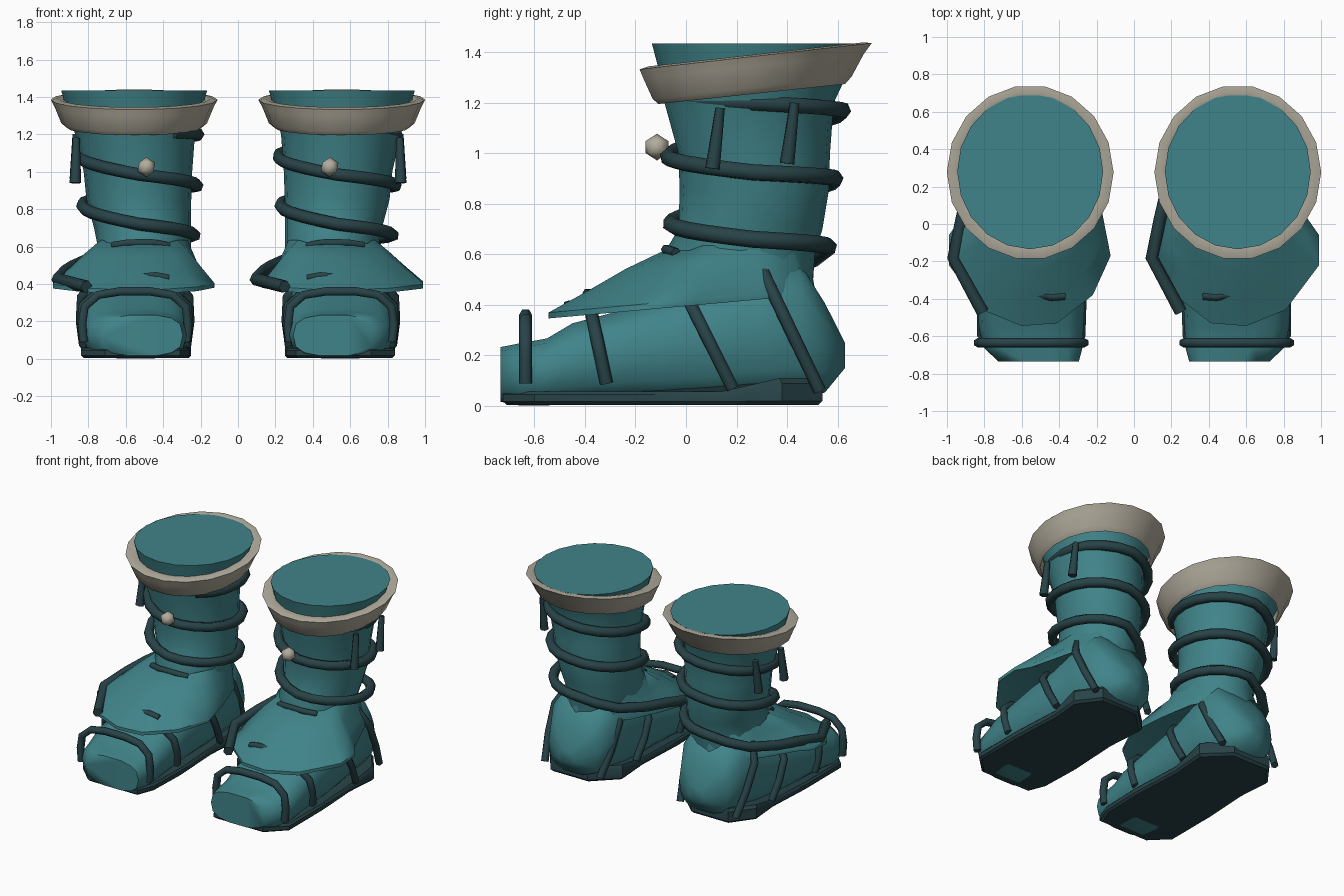
import bpy, bmesh, math
from mathutils import Vector

if "Cube" in bpy.data.objects:
    bpy.data.objects.remove(bpy.data.objects["Cube"])


def material(name, rgb):
    m = bpy.data.materials.new(name)
    m.diffuse_color = (*rgb, 1)
    m.use_nodes = True
    m.node_tree.nodes["Principled BSDF"].inputs["Base Color"].default_value = m.diffuse_color
    return m


TEAL = material("teal leather", (0.051, 0.23, 0.252))
DARK = material("dark strap", (0.021, 0.056, 0.064))
CREAM = material("cream trim", (0.45, 0.415, 0.34))


def finish(name, mesh, mat, angle=40):
    mesh.materials.clear()
    mesh.materials.append(mat)
    bm = bmesh.new()
    bm.from_mesh(mesh)
    bmesh.ops.recalc_face_normals(bm, faces=bm.faces)
    bm.to_mesh(mesh)
    bm.free()
    if angle:
        mesh.shade_smooth()
        mesh.set_sharp_from_angle(angle=math.radians(angle))
    ob = bpy.data.objects.new(name, mesh)
    bpy.context.collection.objects.link(ob)
    return ob


def loft(name, rings, mat, angle=40, caps=True, loop=False):
    """Skin a list of equal-length point rings."""
    bm = bmesh.new()
    vs = [[bm.verts.new(p) for p in r] for r in rings]
    pairs = list(zip(vs, vs[1:])) + ([(vs[-1], vs[0])] if loop else [])
    n = len(vs[0])
    for a, b in pairs:
        for i in range(n):
            j = (i + 1) % n
            bm.faces.new((a[i], a[j], b[j], b[i]))
    if caps and not loop:
        bm.faces.new(vs[0])
        bm.faces.new(vs[-1])
    mesh = bpy.data.meshes.new(name)
    bm.to_mesh(mesh)
    bm.free()
    return finish(name, mesh, mat, angle)


def tube(name, pts, r, mat=DARK, radii=None):
    cu = bpy.data.curves.new(name + "_path", "CURVE")
    cu.dimensions = "3D"
    cu.bevel_depth, cu.bevel_resolution, cu.use_fill_caps = r, 1, True
    sp = cu.splines.new("POLY")
    sp.points.add(len(pts) - 1)
    for i, p in enumerate(pts):
        sp.points[i].co = (*p, 1)
        sp.points[i].radius = radii[i] if radii else 1
    tmp = bpy.data.objects.new("tmp", cu)
    bpy.context.collection.objects.link(tmp)
    dg = bpy.context.evaluated_depsgraph_get()
    mesh = bpy.data.meshes.new_from_object(tmp.evaluated_get(dg))
    bpy.data.objects.remove(tmp)
    return finish(name, mesh, mat, 65)


def ellipse(cx, cy, rx, ry, z, tilt=0, n=20):
    out = []
    for i in range(n):
        a = 2 * math.pi * i / n
        out.append((cx + rx * math.cos(a), cy + ry * math.sin(a), z + tilt * math.sin(a)))
    return out


def section(cx, y, w, z0, z1, n=14):
    """Rounded-box cross-section of the foot."""
    out = []
    for i in range(n):
        a = 2 * math.pi * i / n
        c, s = math.cos(a), math.sin(a)
        p = 0.7
        out.append((cx + w * math.copysign(abs(c) ** p, c), y,
                    (z0 + z1) / 2 + (z1 - z0) / 2 * math.copysign(abs(s) ** p, s)))
    return out


# leg: centre x, centre y, radius x, radius y, z
LEG = [(.52, .22, .25, .28, .45), (.50, .21, .25, .30, .60), (.51, .255, .26, .285, .70),
       (.53, .27, .28, .295, .85), (.535, .27, .29, .30, 1.0), (.55, .25, .32, .335, 1.2),
       (.555, .27, .365, .38, 1.34), (.555, .28, .39, .415, 1.435)]
# foot: y, centre x, half width, bottom, top
FOOT = [(-.735, .51, .215, .015, .235), (-.66, .54, .265, .0, .25), (-.55, .55, .28, .0, .27),
        (-.45, .55, .285, .005, .33), (-.3, .55, .285, .01, .37), (-.1, .55, .28, .01, .43),
        (.1, .54, .27, .01, .48), (.3, .53, .265, .02, .57), (.45, .53, .25, .03, .57),
        (.55, .53, .20, .05, .41), (.63, .53, .06, .15, .25)]
FLAP = [(.99, -.06), (.99, -.22), (.81, -.46), (.6, -.545), (.41, -.53), (.22, -.38), (.125, -.17),
        (.17, .06), (.24, .3), (.36, .46), (.54, .51), (.72, .46), (.82, .3), (.92, .04)]
SOLE = [(.31, -.725), (.71, -.725), (.84, -.6), (.84, -.2), (.82, .15), (.84, .38), (.72, .54),
        (.42, .54), (.25, .38), (.27, .1), (.25, -.3), (.26, -.6)]
ARCH = [(-1, 0), (-1.03, .35), (-.98, .7), (-.72, .93), (-.3, 1), (.3, 1), (.72, .93),
        (.98, .7), (1.03, .35), (1, 0)]
# spiral strap heights and reach at each quarter turn, starting front-right
WRAP = [(1.215, .325), (1.2, .33), (1.17, .355), (1.08, .325), (.985, .335), (.925, .325),
        (.90, .325), (.82, .315), (.72, .325), (.66, .31), (.63, .30)]


def flap_ring(m, t, drop=0.0):
    """Blend from the ankle (t=0) to the flared hem (t=1)."""
    out = []
    for x, y in FLAP:
        d = Vector((x - .5, y - .2)).normalized()
        top = Vector((.5 + d.x * .25, .2 + d.y * .29, .635 - .02 * (y < -.2)))
        hem = Vector((x, y, .35 + .09 * (y + .54)))
        p = top.lerp(hem, t)
        p.z += .018 * math.sin(math.pi * min(t, 1)) * (y < 0) + drop
        out.append((m * p.x, p.y, p.z))
    return out


def sole_ring(m, k, low, heel):
    return [(m * (.545 + (x - .545) * k), -.09 + (y + .09) * (k + 1) / 2, heel if y > .3 else low)
            for x, y in SOLE]


def spiral(ox, steps=5):
    """Strap winding down the leg, the same way on both boots."""
    out = []
    for i in range(2, (len(WRAP) - 1) * steps + 1):
        q, f = divmod(i, steps)
        (z0, r0), (z1, r1) = WRAP[q], WRAP[min(q + 1, len(WRAP) - 1)]
        t = f / steps
        a = (i / steps - 1) * math.pi / 2
        r = r0 + (r1 - r0) * t
        out.append((ox + r * math.cos(a) * .96, .265 + r * math.sin(a), z0 + (z1 - z0) * t))
    return out


for side, m in (("left", -1), ("right", 1)):
    # boot body
    loft(side + "_leg", [ellipse(m * c, y, rx, ry, z) for c, y, rx, ry, z in LEG], TEAL, 50)
    loft(side + "_foot", [section(m * c, y, w, a, b) for y, c, w, a, b in FOOT], TEAL, 60)
    loft(side + "_instep_flap", [flap_ring(m, 0), flap_ring(m, .33), flap_ring(m, .66), flap_ring(m, 1, .02),
                                 flap_ring(m, 1, -.003), flap_ring(m, .7, -.05)], TEAL, 50)
    # sole with rounded rim and raised heel edge
    loft(side + "_sole", [sole_ring(m, .95, .004, .004), sole_ring(m, 1, .018, .02),
                          sole_ring(m, 1, .045, .09), sole_ring(m, .96, .058, .11)], DARK, 35)
    # tilted cuff
    cx = m * .555
    loft(side + "_cuff", [ellipse(cx, .26, .36, .375, 1.235, .04, 18),
                          ellipse(cx, .262, .39, .40, 1.26, .045, 18),
                          ellipse(cx, .268, .425, .443, 1.345, .05, 18),
                          ellipse(cx, .276, .446, .467, 1.385, .053, 18),
                          ellipse(cx, .276, .41, .43, 1.392, .048, 18),
                          ellipse(cx, .275, .365, .38, 1.38, .042, 18),
                          ellipse(cx, .27, .34, .36, 1.33, .04, 18)], CREAM, 50, loop=True)
    # bead
    bm = bmesh.new()
    bmesh.ops.create_icosphere(bm, subdivisions=1, radius=.053)
    bmesh.ops.translate(bm, verts=bm.verts, vec=(m * .49, -.115, 1.025))
    me = bpy.data.meshes.new("bead")
    bm.to_mesh(me)
    bm.free()
    finish(side + "_bead", me, CREAM, 60)
    # hanging tassels on the outer side
    for k, (y, z) in enumerate(((.135, 1.18), (.43, 1.2))):
        tube(f"{side}_tassel_{k}", [(m * .865, y, z), (m * .87, y - .03, z - .24)], .031, radii=(.65, 1))
    # hoops over the foot: half widths low and high, low y/z, high y/z
    for k, (w0, w1, y0, z0, y1, z1) in enumerate(((.275, .275, -.635, .09, -.635, .36),
                                                  (.275, .29, -.315, .09, -.375, .37),
                                                  (.275, .30, .185, .07, .0, .44),
                                                  (.225, .285, .53, .06, .29, .56))):
        tube(f"{side}_foot_strap_{k}",
             [(m * .55 + a * (w0 + (w1 - w0) * t), y0 + (y1 - y0) * t, z0 + (z1 - z0) * t)
              for a, t in ARCH], .026)
    # strap ends showing on the instep
    tube(side + "_upper_instep_strap", [(m * .37, -.05, .605), (m * .45, -.08, .62),
                                        (m * .59, -.08, .62), (m * .67, -.04, .607)], .02)
    tube(side + "_lower_instep_strap", [(m * .37, -.385, .432), (m * .44, -.39, .445),
                                        (m * .52, -.375, .437)], .021)
    # one long strap: spirals down the leg, then follows one edge of the flap
    ox = m * .53
    tail = [(-.68, .5, .58), (-.79, .4, .535), (-.88, .2, .495), (-.92, .03, .47),
            (-.965, -.18, .425), (-.81, -.47, .385)]
    tube(side + "_spiral_strap", spiral(ox) + [(x + .53 + ox, y, z) for x, y, z in tail], .034)
